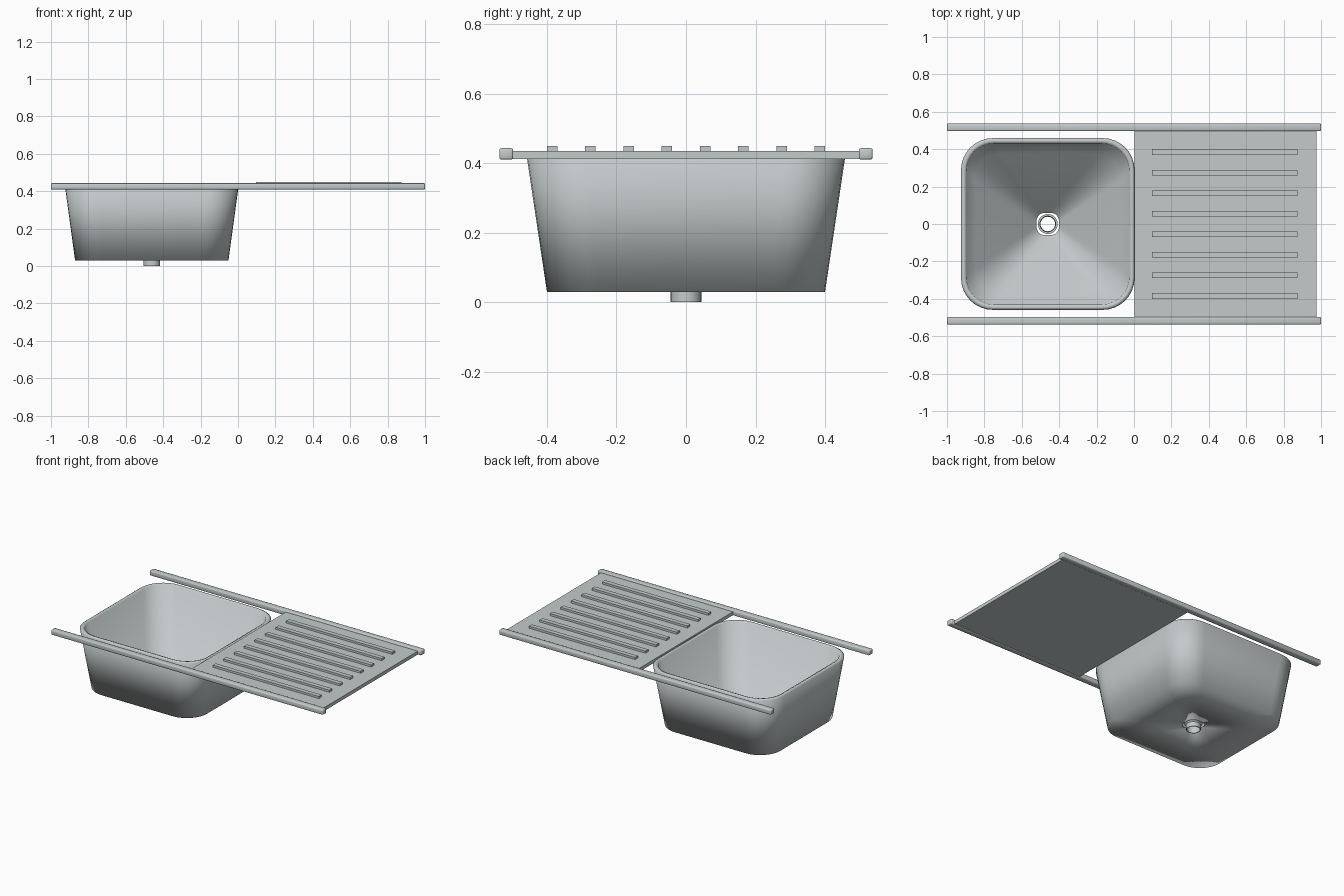
import bpy, bmesh, math

if "Cube" in bpy.data.objects:
    bpy.data.objects.remove(bpy.data.objects["Cube"])

steel = bpy.data.materials.new("brushed steel")
steel.diffuse_color = (0.55, 0.59, 0.60, 1)
steel.use_nodes = True
steel.node_tree.nodes["Principled BSDF"].inputs["Base Color"].default_value = steel.diffuse_color


def finish(name, bm, smooth=False):
    bmesh.ops.recalc_face_normals(bm, faces=bm.faces[:])
    for f in bm.faces:
        f.smooth = smooth
    me = bpy.data.meshes.new(name)
    bm.to_mesh(me)
    bm.free()
    me.materials.append(steel)
    ob = bpy.data.objects.new(name, me)
    bpy.context.collection.objects.link(ob)
    return ob


def box(name, x0, x1, y0, y1, z0, z1, bevel=0.0):
    bm = bmesh.new()
    bmesh.ops.create_cube(bm, size=1)
    for v in bm.verts:
        v.co = ((x0 + x1) / 2 + v.co.x * (x1 - x0),
                (y0 + y1) / 2 + v.co.y * (y1 - y0),
                (z0 + z1) / 2 + v.co.z * (z1 - z0))
    if bevel:
        bmesh.ops.bevel(bm, geom=bm.edges[:], offset=bevel, segments=2,
                        profile=0.5, affect='EDGES')
    return finish(name, bm, bevel > 0)


def rounded_rect(hx, hy, r, n=8):
    pts = []
    for q, (sx, sy) in enumerate([(1, 1), (-1, 1), (-1, -1), (1, -1)]):
        for i in range(n + 1):
            a = math.pi / 2 * (q + i / n)
            pts.append((sx * (hx - r) + r * math.cos(a),
                        sy * (hy - r) + r * math.sin(a)))
    return pts


def loft_closed(name, cx, sections):
    """Skin a closed loop of horizontal rounded rectangles (hx, hy, r, z)."""
    bm = bmesh.new()
    rings = [[bm.verts.new((cx + x, y, z)) for x, y in rounded_rect(hx, hy, r)]
             for hx, hy, r, z in sections]
    for k, a in enumerate(rings):
        b = rings[(k + 1) % len(rings)]
        for i in range(len(a)):
            j = (i + 1) % len(a)
            bm.faces.new((a[i], a[j], b[j], b[i]))
    return finish(name, bm, True)


def smooth_by_angle(ob, deg):
    bpy.ops.object.select_all(action='DESELECT')
    bpy.context.view_layer.objects.active = ob
    ob.select_set(True)
    bpy.ops.object.shade_smooth_by_angle(angle=math.radians(deg))


# Basin: tapered tub with a soft rim and a square-ish drain hole
CX = -0.461
loft_closed("basin", CX, [
    (0.06, 0.06, 0.045, 0.03),
    (0.41, 0.40, 0.15, 0.03),
    (0.464, 0.459, 0.17, 0.425),
    (0.452, 0.447, 0.163, 0.434),
    (0.436, 0.431, 0.15, 0.427),
    (0.388, 0.376, 0.14, 0.037),
    (0.06, 0.06, 0.045, 0.037),
])

# Drain pipe: open tube with a collar inside the hole
pipe = loft_closed("drain_pipe", CX, [
    (r, r, r - 0.0001, z)
    for r, z in [(0.044, 0.0), (0.044, 0.03), (0.053, 0.04),
                 (0.053, 0.05), (0.042, 0.05), (0.039, 0.0)]])
smooth_by_angle(pipe, 40)

# Draining board with eight raised ridges
box("draining_board", 0.003, 0.975, -0.505, 0.505, 0.412, 0.435)
for i in range(8):
    y = -0.385 + 0.11 * i
    box(f"ridge_{i + 1}", 0.095, 0.875, y - 0.015, y + 0.015, 0.425, 0.449)

# Long side rails
for name, s in (("front_rail", -1), ("back_rail", 1)):
    y = 0.517 * s
    box(name, -1, 1, y - 0.02, y + 0.02, 0.410, 0.443, 0.006)
